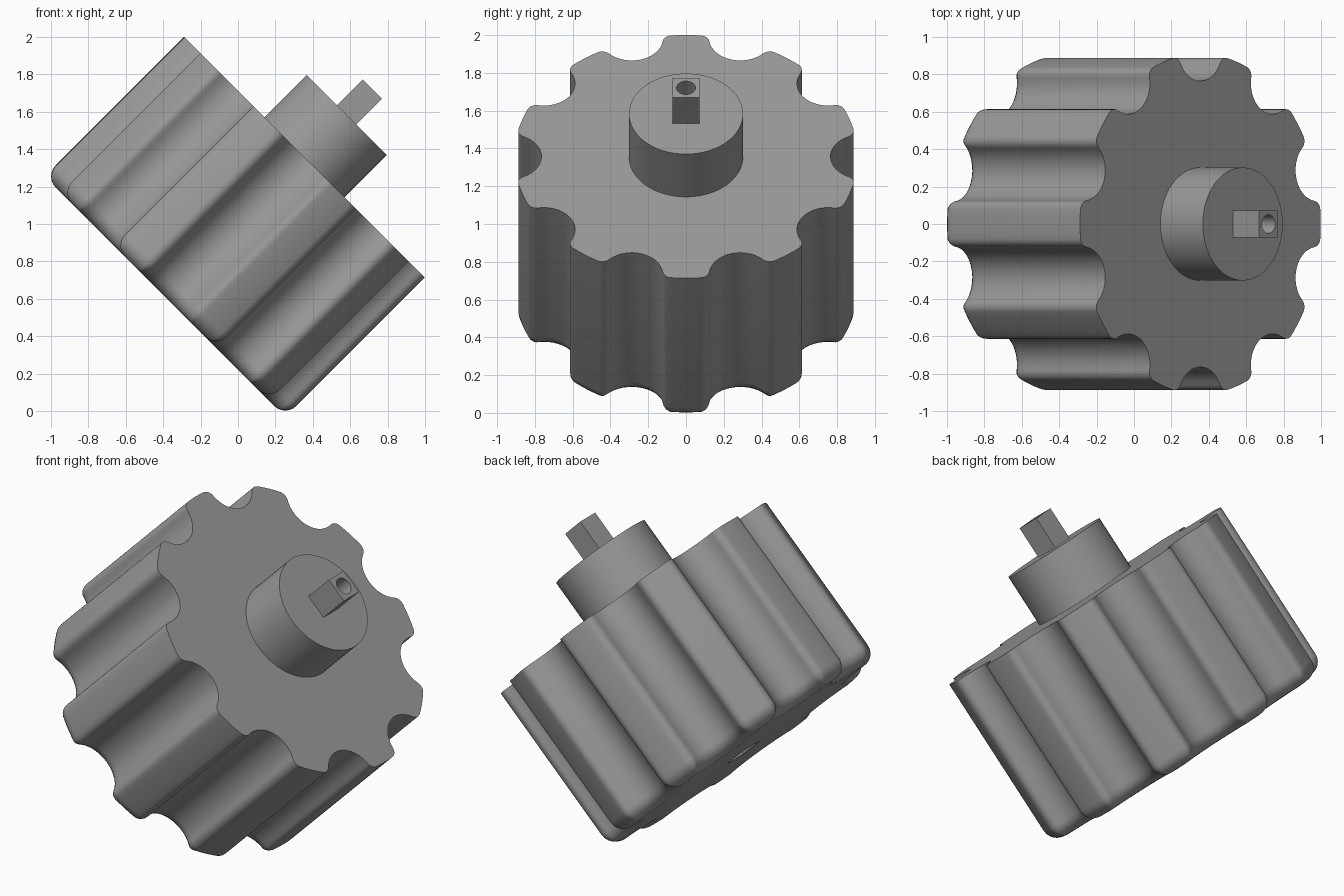
import bpy, bmesh, math
from mathutils import Matrix, Vector

if "Cube" in bpy.data.objects:
    bpy.data.objects.remove(bpy.data.objects["Cube"])

LOBES, OUTER, HEIGHT = 10, 0.91, 1.055
GROOVE_D, GROOVE_R, CORNER, ROUND = 0.93, 0.165, 0.05, 0.085

grey = bpy.data.materials.new("mid grey")
grey.diffuse_color = (0.32, 0.32, 0.32, 1)
grey.use_nodes = True
grey.node_tree.nodes["Principled BSDF"].inputs["Base Color"].default_value = grey.diffuse_color

# Knob axis leans 45 degrees toward +x; local z = 0 is the knob's rounded base
TILT = Matrix.Translation((-0.391, 0, 0.611)) @ Matrix.Rotation(math.radians(45), 4, 'Y')


def arc(c, r, a, b, n):
    return [c + r * Vector((math.cos(a + (b - a) * i / n), math.sin(a + (b - a) * i / n)))
            for i in range(n + 1)]


def outline(inset):
    """Scalloped outline with rounded lobe corners, shrunk by inset."""
    ro, rg, f = OUTER - inset, GROOVE_R + inset, max(CORNER - inset, 0.004)
    step = 2 * math.pi / LOBES
    # corner circle touches the outer circle and the groove circle
    p, q = ro - f, rg + f
    off = math.acos((p * p + GROOVE_D ** 2 - q * q) / (2 * p * GROOVE_D))
    a0 = step / 2 - off
    c = p * Vector((math.cos(a0), math.sin(a0)))
    g = GROOVE_D * Vector((math.cos(step / 2), math.sin(step / 2)))
    d = g - c
    a1 = math.atan2(d.y, d.x)
    half = arc(Vector((0, 0)), ro, 0, a0, 3)[:-1] + arc(c, f, a0, a1, 6)
    b0 = math.atan2(-d.y, -d.x) % (2 * math.pi)
    half += arc(g, rg, b0, math.pi + step / 2, 8)[1:]
    # mirror across the groove centre line, dropping shared points
    m = Vector((math.cos(step / 2), math.sin(step / 2)))
    lobe = half + [2 * v.dot(m) * m - v for v in reversed(half[1:-1])]
    return [Matrix.Rotation(k * step, 2) @ v for k in range(LOBES) for v in lobe]


def finish(name, bm):
    bmesh.ops.recalc_face_normals(bm, faces=bm.faces)
    bm.transform(TILT)
    me = bpy.data.meshes.new(name)
    bm.to_mesh(me)
    bm.free()
    me.materials.append(grey)
    ob = bpy.data.objects.new(name, me)
    bpy.context.collection.objects.link(ob)
    return ob


def cylinder(name, r, z0, z1, n=64):
    bm = bmesh.new()
    bmesh.ops.create_cone(bm, cap_ends=True, segments=n, radius1=r, radius2=r, depth=z1 - z0,
                          matrix=Matrix.Translation((0, 0, (z0 + z1) / 2)))
    return finish(name, bm)


def box(name, side, z0, z1):
    bm = bmesh.new()
    bmesh.ops.create_cube(bm, size=1, matrix=Matrix.Translation((0, 0, (z0 + z1) / 2))
                          @ Matrix.Diagonal((side, side, z1 - z0, 1)))
    return finish(name, bm)


def activate(ob):
    bpy.ops.object.select_all(action='DESELECT')
    ob.select_set(True)
    bpy.context.view_layer.objects.active = ob


def cut(ob, cutter):
    mod = ob.modifiers.new("cut", 'BOOLEAN')
    mod.operation, mod.solver, mod.object = 'DIFFERENCE', 'EXACT', cutter
    activate(ob)
    bpy.ops.object.modifier_apply(modifier=mod.name)
    bpy.data.objects.remove(cutter)


# Fluted grip: rounded base edge, sharp top edge
bm = bmesh.new()
levels = []
for i in range(7):
    t = math.pi / 2 * i / 6
    levels.append((ROUND * (1 - math.sin(t)), ROUND * (1 - math.cos(t))))
levels.append((0, HEIGHT))
rings = [[bm.verts.new((v.x, v.y, z)) for v in outline(inset)] for inset, z in levels]
for lo, hi in zip(rings, rings[1:]):
    for i in range(len(lo)):
        j = (i + 1) % len(lo)
        bm.faces.new((lo[i], lo[j], hi[j], hi[i]))
bm.faces.new(rings[0][::-1])
bm.faces.new(rings[-1])
grip = finish("fluted_grip", bm)

# Square socket in the base
cut(grip, box("socket_cutter", 0.16, -0.1, 0.2))

# Round boss and square drive peg with a screw hole
boss = cylinder("round_boss", 0.302, HEIGHT - 0.01, HEIGHT + 0.32)
peg = box("square_peg", 0.145, HEIGHT + 0.31, HEIGHT + 0.515)
cut(peg, cylinder("hole_cutter", 0.05, HEIGHT + 0.34, HEIGHT + 0.6, 32))

for ob in (grip, boss, peg):
    activate(ob)
    bpy.ops.object.shade_smooth_by_angle(angle=math.radians(35))
